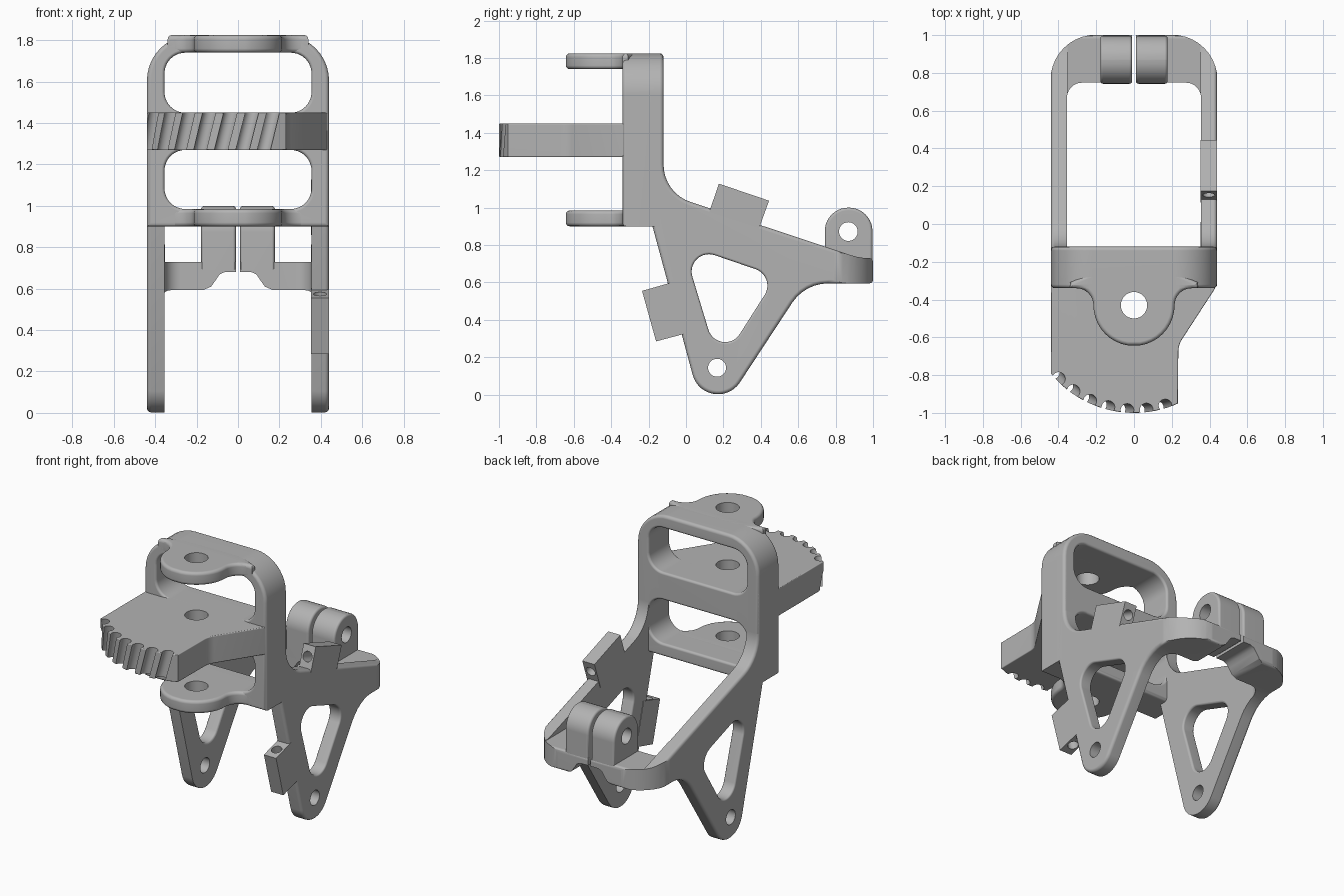
import bpy, bmesh, math
from mathutils import Vector

if "Cube" in bpy.data.objects:
    bpy.data.objects.remove(bpy.data.objects["Cube"])

grey = bpy.data.materials.new("plain grey")
grey.use_nodes = True
COLOUR = (0.45, 0.45, 0.45, 1)
grey.diffuse_color = COLOUR
grey.node_tree.nodes["Principled BSDF"].inputs["Base Color"].default_value = COLOUR

W, T = 0.44, 0.355      # outer and inner half width
R = 0.02                # edge rounding


# ---- profile helpers ----
def rounded(corners):
    """Polygon from (u, v, radius) corners, each corner filleted."""
    out = []
    for i, (u, v, r) in enumerate(corners):
        p = Vector((u, v))
        if r == 0:
            out.append(p)
            continue
        a = (Vector(corners[i - 1][:2]) - p).normalized()
        b = (Vector(corners[(i + 1) % len(corners)][:2]) - p).normalized()
        half = math.acos(max(-1, min(1, a.dot(b)))) / 2
        c = p + (a + b).normalized() * r / math.sin(half)
        s = p + a * r / math.tan(half) - c
        e = p + b * r / math.tan(half) - c
        a0 = math.atan2(s.y, s.x)
        turn = (math.atan2(e.y, e.x) - a0 + math.pi) % math.tau - math.pi
        n = max(3, round(abs(turn) / math.radians(9)))
        for k in range(n + 1):
            t = a0 + turn * k / n
            out.append(c + Vector((math.cos(t), math.sin(t))) * r)
    return [p for i, p in enumerate(out) if (p - out[i - 1]).length > 1e-4]


def offset(pts, d):
    """Grow (d > 0) or shrink a polygon with mitred corners."""
    pts = [Vector(p) for p in pts]
    n = len(pts)
    area = sum(pts[i - 1].cross(pts[i]) for i in range(n))
    sign = 1 if area > 0 else -1
    out = []
    for i in range(n):
        e1 = (pts[i] - pts[i - 1]).normalized()
        e2 = (pts[(i + 1) % n] - pts[i]).normalized()
        n1, n2 = Vector((e1.y, -e1.x)) * sign, Vector((e2.y, -e2.x)) * sign
        out.append(pts[i] + (n1 + n2) * d / (1 + n1.dot(n2)))
    return out


def rims(lo, hi, r=R, flare=False):
    """Layers (position, offset) of a rounded plate, or of a flared cutter."""
    s = 1 if flare else -1
    steps = [math.radians(a) for a in (90, 60, 30, 0)]
    start = [(lo + r * (1 - math.sin(a)), s * r * (1 - math.cos(a))) for a in steps]
    end = [(lo + hi - t, o) for t, o in reversed(start)]
    if flare:
        return [(lo - 0.05, r)] + start + end + [(hi + 0.05, r)]
    return start + end


def to_object(name, bm):
    bmesh.ops.recalc_face_normals(bm, faces=bm.faces)
    mesh = bpy.data.meshes.new(name)
    bm.to_mesh(mesh)
    bm.free()
    mesh.materials.append(grey)
    ob = bpy.data.objects.new(name, mesh)
    bpy.context.collection.objects.link(ob)
    return ob


def prism(name, pts, axis, layers):
    place = {"x": lambda u, v, t: (t, u, v),
             "y": lambda u, v, t: (u, t, v),
             "z": lambda u, v, t: (u, v, t)}[axis]
    bm = bmesh.new()
    rings = [[bm.verts.new(place(p.x, p.y, t)) for p in offset(pts, o)] for t, o in layers]
    n = len(pts)
    for a, b in zip(rings, rings[1:]):
        for i in range(n):
            bm.faces.new((a[i - 1], a[i], b[i], b[i - 1]))
    bm.faces.new(rings[0])
    bm.faces.new(rings[-1])
    return to_object(name, bm)


def rods(ends, r):
    """Cutter made of cylinders between pairs of points."""
    bm = bmesh.new()
    for p, q in ends:
        p, q = Vector(p), Vector(q)
        m = (q - p).to_track_quat("Z", "Y").to_matrix().to_4x4()
        m.translation = (p + q) / 2
        bmesh.ops.create_cone(bm, cap_ends=True, segments=32, radius1=r, radius2=r,
                              depth=(q - p).length, matrix=m)
    return to_object("cutter", bm)


def combine(ob, cutter, operation="DIFFERENCE"):
    mod = ob.modifiers.new("cut", "BOOLEAN")
    mod.operation, mod.object, mod.solver = operation, cutter, "EXACT"
    cutter.hide_render = True
    bpy.context.view_layer.update()
    dg = bpy.context.evaluated_depsgraph_get()
    mesh = bpy.data.meshes.new_from_object(ob.evaluated_get(dg))
    ob.modifiers.clear()
    ob.data = mesh
    bpy.data.objects.remove(cutter)


def rect(u0, u1, v0, v1, r=0):
    return rounded([(u0, v0, r), (u1, v0, r), (u1, v1, r), (u0, v1, r)])


parts = []

# ---- upright frame with two windows ----
front_outline = rounded([(-W, 0.9, 0), (W, 0.9, 0), (W, 1.825, 0.22), (-W, 1.825, 0.22)])
frame = prism("upright_frame", front_outline, "y", rims(-0.34, -0.12))
for low, high in ((0.985, 1.27), (1.45, 1.74)):
    combine(frame, prism("cutter", rect(-T, T, low, high, 0.1), "y",
                         rims(-0.34, -0.12, 0.015, True)))
parts.append(frame)

# ---- side legs and rear yoke, cut from one wide side profile ----
side = rounded([(-0.19, 1.5, 0), (-0.19, 0.94, 0), (0.117, -0.195, 0.14),
                (0.636, 0.595, 0.23), (1, 0.595, 0.02), (1, 0.73, 0.02),
                (0.93, 0.73, 0.3), (-0.12, 1.078, 0.21), (-0.12, 1.5, 0)])
legs = prism("legs_and_yoke", side, "x", rims(-W, W))
outer = rounded([(-0.442, -1, 0), (0.442, -1, 0), (0.442, 1.002, 0.24), (-0.442, 1.002, 0.24)])
combine(legs, prism("cutter", outer, "z", [(-1, 0), (3, 0)]), "INTERSECT")
inner = rounded([(-T, -0.6, 0), (T, -0.6, 0), (T, 0.748, 0.08), (-T, 0.748, 0.08)])
combine(legs, prism("cutter", inner, "z", [(-1, 0), (3, 0)]))
combine(legs, prism("cutter", rect(-0.352, 0.352, 0.6, 1.2), "z", [(0.73, 0), (1.4, 0)]))
# raised middle and clamping slot of the yoke
half = [(0.18, 0.5), (0.165, 0.595), (0.13, 0.61), (0.105, 0.645), (0.09, 0.668),
        (0.065, 0.68), (0.01, 0.68), (0.01, 1.2)]
slot = [Vector(p) for p in half] + [Vector((-u, v)) for u, v in reversed(half)]
combine(legs, prism("cutter", slot, "y", [(0.6, 0), (1.2, 0)]))
# triangular openings and pivot holes
tri = offset([(0.123, 0.658), (0.209, 0.374), (0.342, 0.583)], 0.093)
tri = rounded([(p.x, p.y, 0.093) for p in tri])
for s in (-1, 1):
    layers = [(s * t, o) for t, o in rims(T, W, 0.012, True)]
    combine(legs, prism("cutter", tri, "x", layers))
combine(legs, rods([((-1, 0.166, 0.144), (1, 0.166, 0.144))], 0.048))
parts.append(legs)

# ---- clamp ears ----
ear_shape = rounded([(0.742, 0.69, 0), (0.997, 0.69, 0),
                     (0.997, 1, 0.126), (0.742, 1, 0.126)])
for s, word in ((1, "left"), (-1, "right")):
    ear = prism(word + "_clamp_ear", ear_shape, "x",
                [(s * t, o) for t, o in rims(0.01, 0.178, 0.015)])
    combine(ear, rods([((-0.5, 0.868, 0.872), (0.5, 0.868, 0.872))], 0.05))
    parts.append(ear)

# ---- round mounting lugs at top and bottom of the frame ----
lug_half = rounded([(0, -0.25, 0), (0, -0.645, 0), (0.215, -0.645, 0.2149),
                    (0.215, -0.34, 0.09), (0.34, -0.34, 0), (0.34, -0.31, 0), (0.2, -0.25, 0)])
lug_half = [p for p in lug_half if p.x > 0.002]
lug_shape = lug_half + [Vector((-p.x, p.y)) for p in reversed(lug_half)]
for word, low, high in (("lower", 0.9, 0.985), ("upper", 1.74, 1.825)):
    lug = prism(word + "_lug", lug_shape, "z", rims(low, high))
    combine(lug, prism("cutter", front_outline, "y", [(-1, 0.001), (0, 0.001)]), "INTERSECT")
    combine(lug, rods([((0, -0.43, 0), (0, -0.43, 3))], 0.07))
    parts.append(lug)

# ---- toothed sector plate ----
arc = []
start, stop = -50.5, 24
for k in range(25):
    a = math.radians(start + (stop - start) * k / 24)
    arc.append((0.57 * math.sin(a), -0.43 - 0.57 * math.cos(a), 0))
sector_shape = rounded([(-W, -0.25, 0)] + arc + [(0.235, -0.64, 0.12), (0.43, -0.34, 0),
                                                 (0.43, -0.25, 0)])
sector = prism("toothed_sector", sector_shape, "z", rims(1.27, 1.45, 0.006))
grooves = []
for k in range(7):
    a = math.radians(15 - 10.5 * k)
    mid = Vector((0.556 * math.sin(a), -0.43 - 0.556 * math.cos(a), 1.36))
    lean = Vector((math.cos(a) * 0.025, math.sin(a) * 0.025, 0.1))
    grooves.append((mid - lean, mid + lean))
combine(sector, rods(grooves, 0.034))
combine(sector, rods([((0, -0.43, 1), (0, -0.43, 2))], 0.07))
parts.append(sector)

# ---- drilled guide blocks on the left leg ----
blocks = {
    "upper_guide": [(0.176, 1.128), (0.444, 1.037), (0.38, 0.86), (0.115, 0.95)],
    "lower_guide": [(-0.235, 0.555), (-0.16, 0.285), (0.01, 0.33), (-0.065, 0.603)],
}
bores = {"upper_guide": ((0.153, 1.061), (0.42, 0.97)),
         "lower_guide": ((-0.166, 0.575), (-0.09, 0.303))}
for name, shape in blocks.items():
    guide = prism(name, [Vector(p) for p in shape], "x", [(0.352, 0), (W, 0)])
    p, q = (Vector((0.396, *e)) for e in bores[name])
    d = (q - p) * 0.2
    combine(guide, rods([(p - d, q + d)], 0.032))
    parts.append(guide)

# ---- smooth shading with crisp edges ----
for ob in parts:
    for poly in ob.data.polygons:
        poly.use_smooth = True
    ob.data.set_sharp_from_angle(angle=math.radians(35))
    ob.modifiers.new("normals", "WEIGHTED_NORMAL").keep_sharp = True
